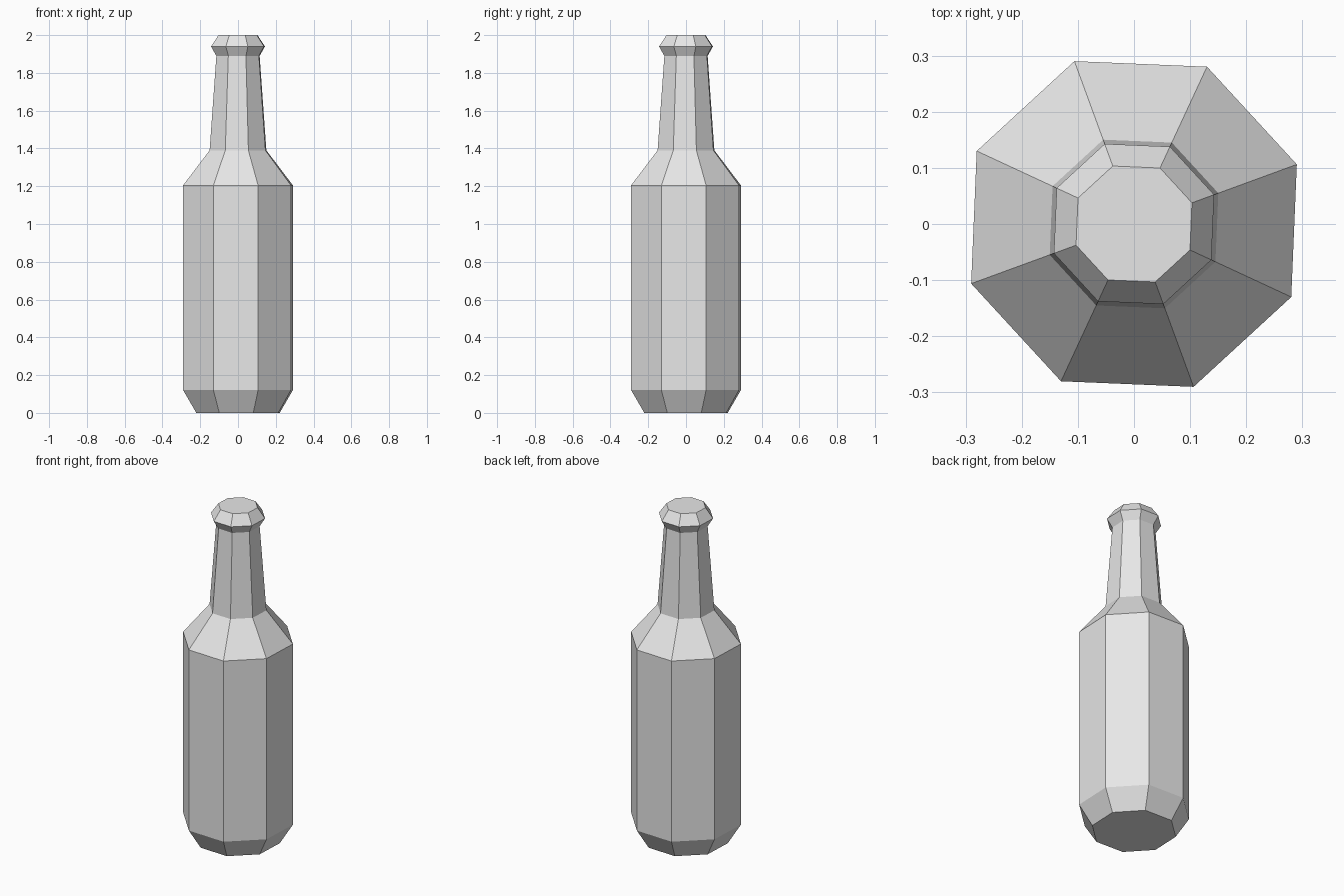
import bpy, bmesh, math

cube = bpy.data.objects.get("Cube")
if cube:
    bpy.data.objects.remove(cube, do_unlink=True)

SIDES = 8
TURN = math.radians(20.1)

# Single flat grey material
grey = bpy.data.materials.new("light grey")
grey.use_nodes = True
colour = (0.8, 0.8, 0.8, 1.0)
grey.diffuse_color = colour
grey.node_tree.nodes["Principled BSDF"].inputs["Base Color"].default_value = colour

# Profile as (radius, height): base, body, shoulder, neck, lip, top
profile = [(0.235, 0.0), (0.309, 0.12), (0.309, 1.205), (0.16, 1.39),
           (0.122, 1.89), (0.152, 1.94), (0.11, 2.0)]

bm = bmesh.new()
rings = []
for radius, height in profile:
    angles = [TURN + math.tau * i / SIDES for i in range(SIDES)]
    rings.append([bm.verts.new((radius * math.cos(a), radius * math.sin(a), height))
                  for a in angles])

# Walls between neighbouring rings
for low, high in zip(rings, rings[1:]):
    for i in range(SIDES):
        j = (i + 1) % SIDES
        bm.faces.new((low[i], low[j], high[j], high[i]))

# Closed base and top
bm.faces.new(rings[0][::-1])
bm.faces.new(rings[-1])

mesh = bpy.data.meshes.new("bottle")
bm.to_mesh(mesh)
bm.free()
mesh.materials.append(grey)
bottle = bpy.data.objects.new("bottle", mesh)
bpy.context.collection.objects.link(bottle)
